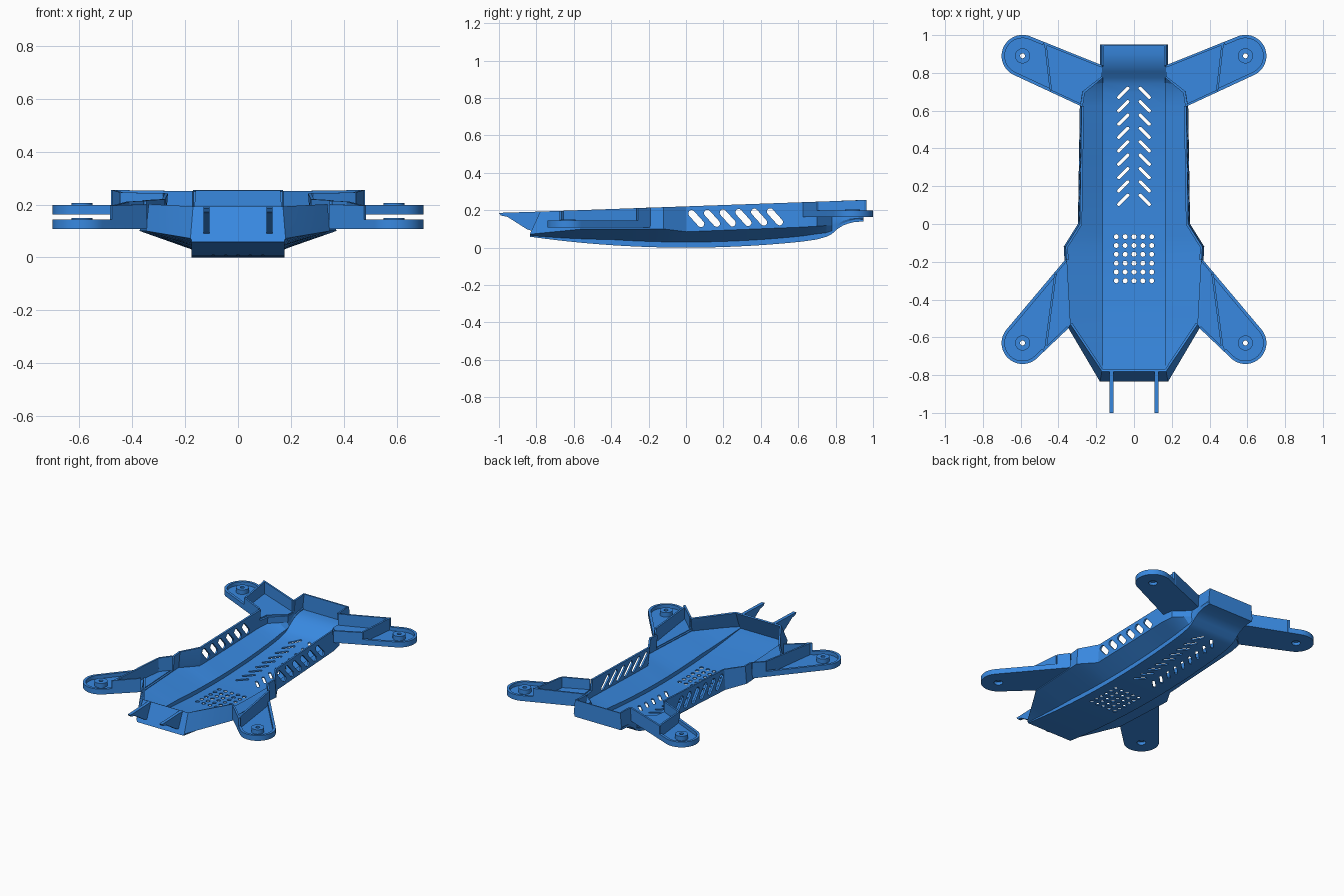
import bpy, bmesh
from math import sin, cos, pi, atan2, acos, hypot, radians

if "Cube" in bpy.data.objects:
    bpy.data.objects.remove(bpy.data.objects["Cube"])

T = 0.012  # shell thickness

# Blue plastic
BLUE = bpy.data.materials.new("blue_plastic")
BLUE.diffuse_color = (0.04, 0.25, 0.75, 1)
BLUE.use_nodes = True
BLUE.node_tree.nodes["Principled BSDF"].inputs["Base Color"].default_value = BLUE.diffuse_color


def lerp(table, y):
    if y <= table[0][0]:
        return table[0][1]
    for (a, va), (b, vb) in zip(table, table[1:]):
        if y <= b:
            return va + (vb - va) * (y - a) / (b - a)
    return table[-1][1]


def rim_z(y):
    return 0.185 + 0.0357 * (y + 1)


def make(name, bm):
    me = bpy.data.meshes.new(name)
    bm.to_mesh(me)
    bm.free()
    me.materials.append(BLUE)
    ob = bpy.data.objects.new(name, me)
    bpy.context.collection.objects.link(ob)
    return ob


def activate(ob):
    bpy.ops.object.select_all(action='DESELECT')
    ob.select_set(True)
    bpy.context.view_layer.objects.active = ob


def modify(ob, kind, **props):
    m = ob.modifiers.new(kind.title(), kind)
    for k, v in props.items():
        setattr(m, k, v)
    activate(ob)
    bpy.ops.object.modifier_apply(modifier=m.name)


def smooth(ob):
    activate(ob)
    bpy.ops.object.shade_smooth_by_angle(angle=radians(20))


def prism(bm, pts, lo, hi, axis='z'):
    place = (lambda p, h: (p[0], p[1], h)) if axis == 'z' else (lambda p, h: (h, p[0], p[1]))
    a = [bm.verts.new(place(p, lo)) for p in pts]
    b = [bm.verts.new(place(p, hi)) for p in pts]
    n = len(pts)
    fs = [bm.faces.new(a[::-1]), bm.faces.new(b)]
    fs += [bm.faces.new((a[i], a[(i + 1) % n], b[(i + 1) % n], b[i])) for i in range(n)]
    bmesh.ops.recalc_face_normals(bm, faces=fs)


def circle(c, r, n=24):
    return [(c[0] + r * cos(2 * pi * i / n), c[1] + r * sin(2 * pi * i / n)) for i in range(n)]


def capsule(c, length, ang, r, n=6):
    pts = []
    for side in (0, 1):
        a0 = ang + side * pi
        ex, ey = c[0] + cos(a0) * length / 2, c[1] + sin(a0) * length / 2
        for i in range(n + 1):
            a = a0 - pi / 2 + pi * i / n
            pts.append((ex + r * cos(a), ey + r * sin(a)))
    return pts


def cut(ob, bm):
    cutter = make("cutter", bm)
    cutter.hide_render = True
    modify(ob, 'BOOLEAN', operation='DIFFERENCE', solver='EXACT', object=cutter)
    bpy.data.objects.remove(cutter)


# Hull: lofted cross-sections, open on top and where the arms join
WIDTH = [(-.835, .18), (-.55, .348), (-.12, .372), (0, .297), (.625, .287), (.70, .275), (.78, .18)]
BELLY = [(.70, .044), (.75, .058), (.78, .073), (.81, .1), (.85, .125), (.9, .137), (.95, .14)]
STEP = [(-.835, .006), (-.4, .03), (.7, .03), (.81, .012)]
CHINE = [(-.835, .072), (-.55, .1), (-.12, .1), (0, .085), (.625, .11), (.78, .12), (.81, .125), (.85, .15), (.95, .16)]
SILL = [(-.835, .12), (-.6, .115), (-.1, .115), (0, .13), (.5, .15), (.625, .165), (.95, .17)]
SHEAR = [(-.835, .055), (-.55, .02), (-.4, 0)]
stations = [-.835, -.76, -.69, -.62, -.55, -.48, -.4, -.33, -.26, -.19, -.12, -.06, 0, .07, .14, .21, .28,
            .35, .42, .49, .56, .625, .70, .75, .78, .81, .84, .87, .9, .95]
bm = bmesh.new()
rows = []
for y in stations:
    zf = 0.084 * y * y if y < .7 else lerp(BELLY, y)
    cx, cz, mz, tz = lerp(WIDTH, y), lerp(CHINE, y), lerp(SILL, y), rim_z(y)
    f = (mz - cz) / (tz - cz)
    sh = lerp(SHEAR, y)
    half = [(.175, y, zf), (.175, y, zf + lerp(STEP, y)), (cx, y, cz),
            (cx - .01 * f, y + sh * f, mz), (cx - .01, y + sh, rim_z(y + sh))]
    rows.append([bm.verts.new((-x, py, z)) for x, py, z in half[::-1]] + [bm.verts.new(p) for p in half])
for i in range(len(rows) - 1):
    a, b, y = rows[i], rows[i + 1], stations[i]
    opening = -.56 < y < -.2 or .62 < y < .83
    for j in range(9):
        if not (opening and j in (0, 8)):
            bm.faces.new((a[j], a[j + 1], b[j + 1], b[j]))
bm.faces.new(rows[0][::-1])
bm.faces.new(rows[-1])
hull = make("hull_shell", bm)
modify(hull, 'SOLIDIFY', thickness=T, offset=1)

# Vents: side slots, floor chevrons and round grille
bm = bmesh.new()
for i in range(6):
    prism(bm, capsule((.055 + .084 * i, .155 + .002 * i), .075, radians(-48), .018), -.5, .5, 'x')
cut(hull, bm)
bm = bmesh.new()
for i in range(9):
    for s in (-1, 1):
        prism(bm, capsule((s * .057, .128 + .0708 * i), .068, -s * pi / 4, .0085), -.1, .15)
for i in range(5):
    for j in range(6):
        prism(bm, circle((-.094 + .047 * i, -.067 - .0468 * j), .013, 12), -.1, .12)
cut(hull, bm)
smooth(hull)


def ribbon(name, pts, z0, tops, thick=T):
    """Thin upright wall along a path, thickened to its right side."""
    bm = bmesh.new()
    lo = [bm.verts.new((x, y, z0)) for x, y in pts]
    hi = [bm.verts.new((x, y, z)) for (x, y), z in zip(pts, tops)]
    for i in range(len(pts) - 1):
        bm.faces.new((lo[i], lo[i + 1], hi[i + 1], hi[i]))
    ob = make(name, bm)
    modify(ob, 'SOLIDIFY', thickness=thick, offset=1, use_even_offset=True)
    return ob


def arm(name, c, A, B, ta, tb, z0, root):
    r = .111

    def tangent(P, s):
        dx, dy = P[0] - c[0], P[1] - c[1]
        return atan2(dy, dx) + s * acos(r / hypot(dx, dy))

    a0, a1 = tangent(A, -1), tangent(B, 1)
    while a1 > a0:
        a1 -= 2 * pi
    arc = [(c[0] + r * cos(a0 + (a1 - a0) * i / 28), c[1] + r * sin(a0 + (a1 - a0) * i / 28)) for i in range(29)]
    mix = lambda p, q, t: (p[0] + (q[0] - p[0]) * t, p[1] + (q[1] - p[1]) * t)
    DA, DB = mix(A, arc[0], ta), mix(B, arc[-1], tb)

    # Floor plate with motor boss and screw hole
    parts = []
    bm = bmesh.new()
    prism(bm, [A] + arc + [B] + root, z0, z0 + T)
    plate = make(name + "_plate", bm)
    bm = bmesh.new()
    prism(bm, circle(c, .028), z0 - .02, z0 + .02)
    cut(plate, bm)
    bm = bmesh.new()
    prism(bm, circle(c, .04), z0 + .001, z0 + .042)
    boss = make(name + "_motor_boss", bm)
    for rad, lo, hi in ((.028, z0 - .02, z0 + .02), (.013, z0 - .02, z0 + .08)):
        bm = bmesh.new()
        prism(bm, circle(c, rad), lo, hi)
        cut(boss, bm)
    parts += [plate, boss]

    # Low rim round the pad, tall walls beside the hull, and the divider
    low = [DA] + arc + [DB]
    parts.append(ribbon(name + "_pad_rim", low, z0, [z0 + .036] * len(low), .017))
    for label, path in (("rear_wall", [A, DA]), ("front_wall", [DB, B]),
                        ("divider", [mix(DA, DB, .02), mix(DA, DB, .96)])):
        parts.append(ribbon(name + "_" + label, path, z0, [rim_z(p[1]) for p in path]))
    for ob in parts:
        modify(ob, 'MIRROR', use_axis=(True, False, False), use_mirror_merge=False)
        smooth(ob)


arm("front_arm", (.59, -.63), (.365, -.19), (.345, -.55), .18, .78, .108, [])
arm("rear_arm", (.59, .89), (.168, .84), (.283, .625), .81, .46, .163, [(.272, .70), (.17, .78)])

# Front prongs
bm = bmesh.new()
prism(bm, [(-1, .186), (-.775, .193), (-.82, .088), (-.85, .098), (-.955, .165), (-.99, .172)], .108, .13, 'x')
prongs = make("front_prongs", bm)
modify(prongs, 'MIRROR', use_axis=(True, False, False), use_mirror_merge=False)
